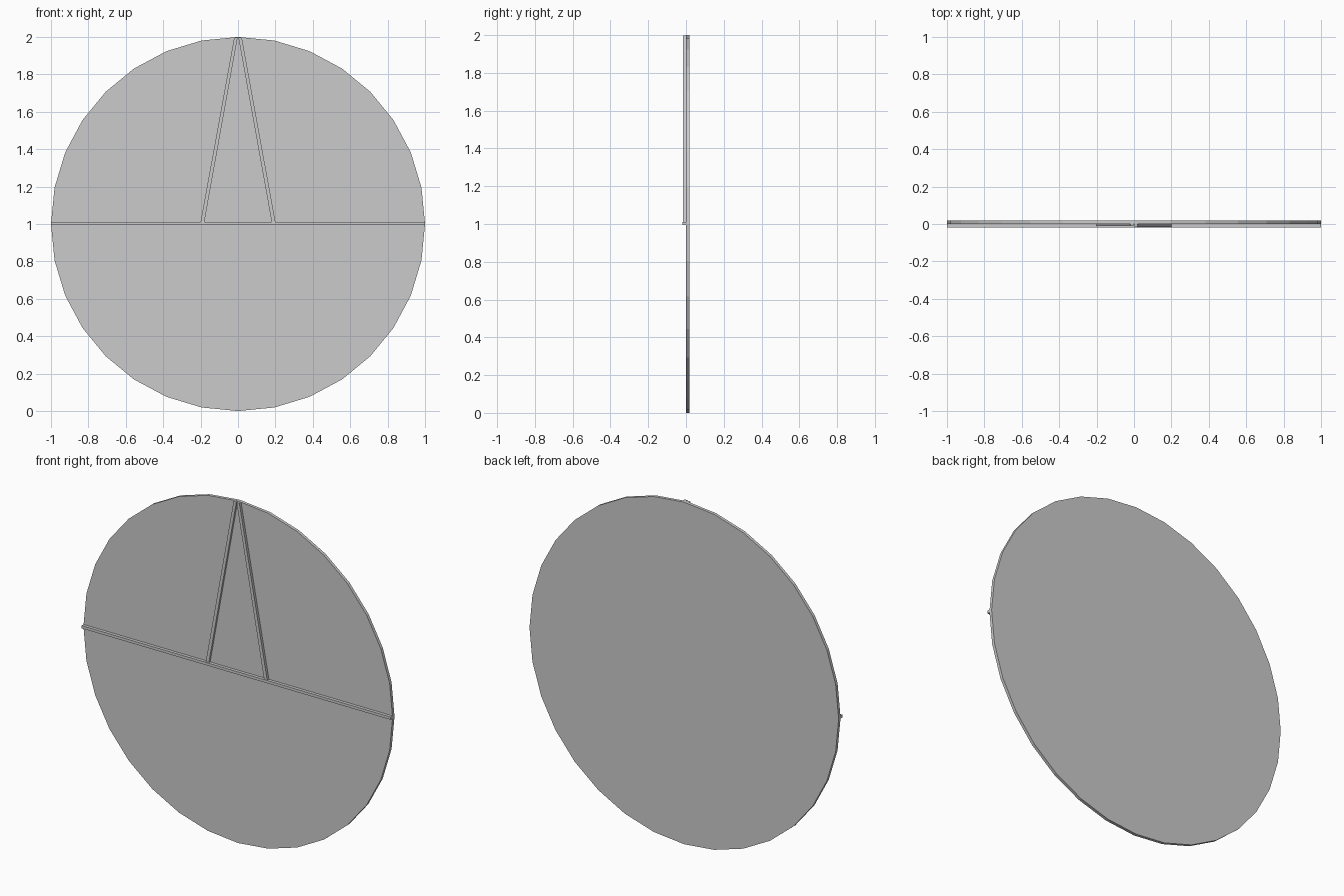
import bpy, bmesh, math

if "Cube" in bpy.data.objects:
    bpy.data.objects.remove(bpy.data.objects["Cube"])

DISC_FRONT, BACK = 0.0, 0.018


def prism(name, outline, y0, y1):
    """Extrude an x/z outline from y0 to y1."""
    bm = bmesh.new()
    face = bm.faces.new([bm.verts.new((x, y0, z)) for x, z in outline])
    ext = bmesh.ops.extrude_face_region(bm, geom=[face])
    moved = [v for v in ext["geom"] if isinstance(v, bmesh.types.BMVert)]
    bmesh.ops.translate(bm, verts=moved, vec=(0, y1 - y0, 0))
    bmesh.ops.recalc_face_normals(bm, faces=bm.faces)
    mesh = bpy.data.meshes.new(name)
    bm.to_mesh(mesh)
    bm.free()
    obj = bpy.data.objects.new(name, mesh)
    bpy.context.collection.objects.link(obj)
    return obj


# 32-sided disc standing upright
ring = [2 * math.pi * i / 32 for i in range(32)]
prism("disc", [(math.cos(a), 1 + math.sin(a)) for a in ring], DISC_FRONT, BACK)

# Horizontal strip across the diameter
prism("cross_bar", [(-1, 0.995), (1, 0.995), (1, 1.011), (-1, 1.011)], -0.018, DISC_FRONT)

# Two slanted strips meeting at the top
for name, s, depth in (("left_strip", -1, 0.012), ("right_strip", 1, 0.016)):
    outline = [(s * 0.2, 1.011), (s * 0.18, 1.011), (s * 0.002, 1.998), (s * 0.02, 1.998)]
    prism(name, outline, -depth, DISC_FRONT)
